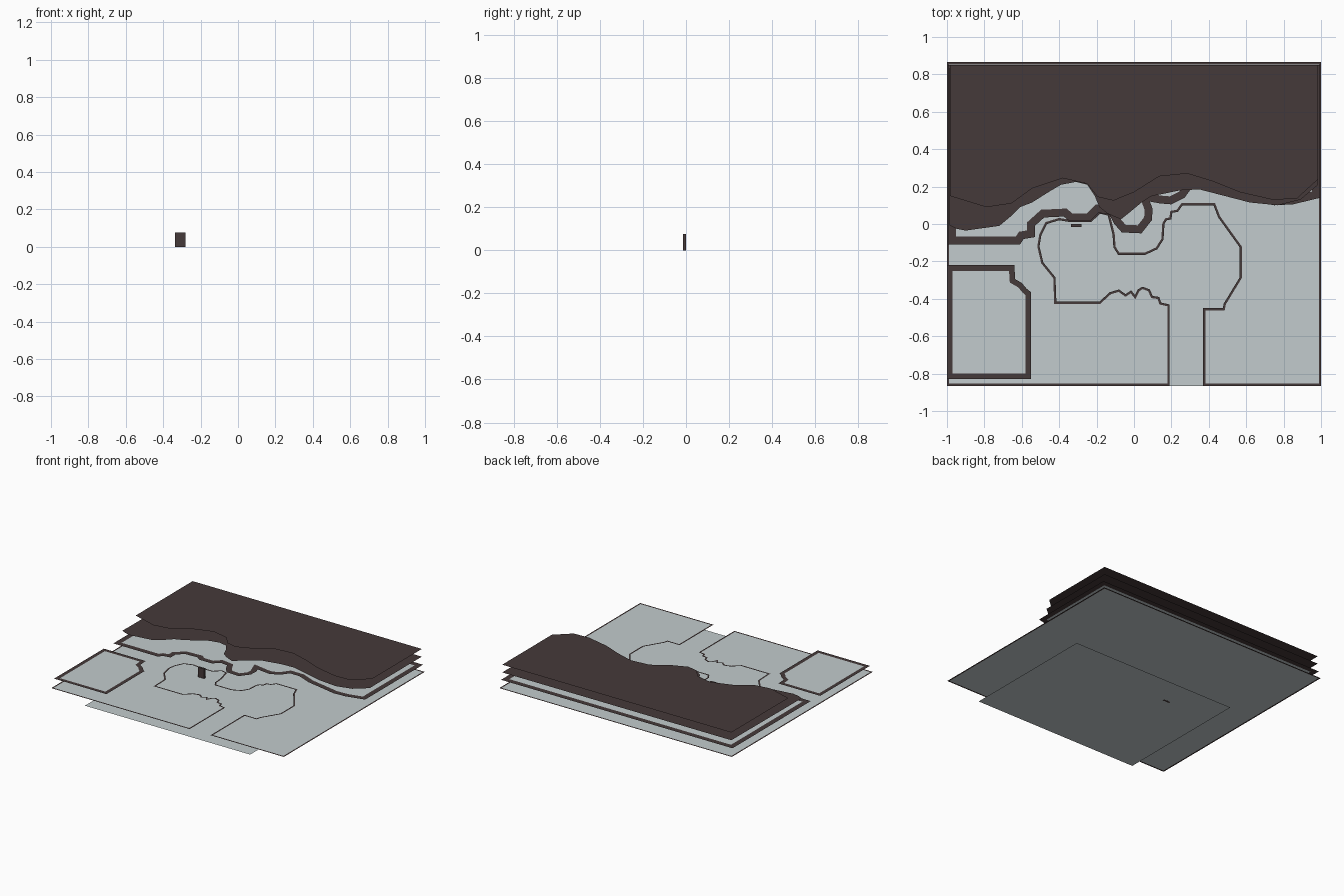
import bpy, bmesh

def material(name, rgb):
    m = bpy.data.materials.new(name)
    m.diffuse_color = (*rgb, 1)
    return m

LIGHT = material("pale_grey", (0.54, 0.60, 0.61))
DARK = material("dark_brown", (0.06, 0.041, 0.041))

def finish(name, bm, mats):
    me = bpy.data.meshes.new(name)
    bm.to_mesh(me)
    bm.free()
    for m in mats:
        me.materials.append(m)
    ob = bpy.data.objects.new(name, me)
    bpy.context.collection.objects.link(ob)
    return ob

def sheet(name, outline, z, mats, border=0):
    """Flat zero-thickness sheet, optionally with an inset coloured border."""
    bm = bmesh.new()
    f = bm.faces.new([bm.verts.new((x, y, z)) for x, y in outline])
    f.normal_update()
    if f.normal.z < 0:
        f.normal_flip()
    if border:
        r = bmesh.ops.inset_region(bm, faces=[f], thickness=border,
                                   use_boundary=True, use_even_offset=True)
        for b in r["faces"]:
            b.material_index = 1
    return finish(name, bm, mats)

W, D = 1.0, 0.865      # half width and half depth of the map
STEP = 0.06            # height between levels

# lowest floor, seen through the room and corridor opening
sheet("room_floor", [(-0.71, -D), (0.71, -D), (0.71, 0.215), (-0.71, 0.215)],
      0.0005, [LIGHT])

# ground level, with the room and corridor cut out from the front edge
room = [(0.19, -D), (0.19, -0.43), (0.145, -0.42), (0.135, -0.39),
        (0.1, -0.385), (0.085, -0.35), (0.045, -0.335), (0.02, -0.35),
        (0.005, -0.38), (-0.015, -0.355), (-0.045, -0.375), (-0.08, -0.35),
        (-0.13, -0.365), (-0.185, -0.415), (-0.415, -0.415), (-0.42, -0.285),
        (-0.485, -0.205), (-0.505, -0.12), (-0.495, -0.06), (-0.465, 0.0),
        (-0.40, 0.02), (-0.34, 0.01), (-0.23, 0.01), (-0.18, 0.055),
        (-0.14, 0.045), (-0.115, -0.055), (-0.11, -0.125), (-0.085, -0.165),
        (0.06, -0.165), (0.125, -0.135), (0.158, -0.083), (0.163, 0.0),
        (0.175, 0.02), (0.20, 0.025), (0.205, 0.06), (0.235, 0.065),
        (0.26, 0.1), (0.425, 0.1), (0.45, 0.035), (0.565, -0.125),
        (0.565, -0.285), (0.48, -0.425), (0.475, -0.45), (0.37, -0.45),
        (0.37, -D)]
sheet("ground_level", room + [(W, -D), (W, D), (-W, D), (-W, -D)],
      STEP, [LIGHT, DARK], 0.012)

# second level: square plateau at front left
plateau = [(-W, -0.83), (-0.55, -0.83), (-0.55, -0.365), (-0.575, -0.345),
           (-0.60, -0.315), (-0.635, -0.295), (-0.64, -0.22), (-W, -0.22)]
sheet("square_plateau", plateau, 2 * STEP, [LIGHT, DARK], 0.03)

# second level: long ledge below the cliffs
ledge = [(-0.995, -0.11), (-0.61, -0.11), (-0.59, -0.08), (-0.53, -0.07),
         (-0.53, -0.01), (-0.48, 0.035), (-0.375, 0.04), (-0.345, 0.015),
         (-0.235, 0.015), (-0.19, 0.06), (-0.13, 0.05), (-0.105, 0.0),
         (-0.065, -0.045), (0.04, -0.05), (0.095, 0.02), (0.1, 0.08),
         (0.085, 0.12), (0.14, 0.11), (0.2, 0.105), (0.27, 0.14),
         (0.31, 0.195), (0.39, 0.195), (0.5, 0.15), (0.75, 0.10),
         (0.85, 0.105), (0.995, 0.14), (0.995, 0.85), (-0.995, 0.85)]
sheet("ledge_level", ledge, 2 * STEP, [LIGHT, DARK], 0.042)

# third and fourth levels: solid dark cliffs
lower_cliff = [(-0.99, -0.005), (-0.95, -0.025), (-0.9, -0.035), (-0.72, -0.01),
               (-0.66, 0.04), (-0.61, 0.09), (-0.545, 0.115), (-0.45, 0.175),
               (-0.39, 0.21), (-0.31, 0.225), (-0.25, 0.21), (-0.21, 0.15),
               (-0.185, 0.09), (-0.14, 0.055), (-0.07, 0.025), (-0.02, 0.065),
               (0.04, 0.115), (0.095, 0.15), (0.15, 0.16), (0.245, 0.18),
               (0.35, 0.185), (0.485, 0.15), (0.62, 0.115), (0.77, 0.1),
               (0.89, 0.13), (0.985, 0.21)]
upper_cliff = [(-0.985, 0.15), (-0.79, 0.09), (-0.655, 0.11), (-0.545, 0.19),
               (-0.38, 0.245), (-0.25, 0.215), (-0.195, 0.145), (-0.11, 0.125),
               (0.0, 0.17), (0.135, 0.255), (0.285, 0.27), (0.43, 0.225),
               (0.565, 0.17), (0.74, 0.13), (0.87, 0.135), (0.985, 0.24)]
back = [(0.985, 0.85), (-0.985, 0.85)]
sheet("lower_cliff", lower_cliff + back, 3 * STEP, [DARK])
sheet("upper_cliff", upper_cliff + back, 4 * STEP, [DARK])

# small door standing against the room's back wall
bm = bmesh.new()
bmesh.ops.create_cube(bm, size=1)
for v in bm.verts:
    v.co = (v.co.x * 0.055 - 0.308, v.co.y * 0.016 - 0.007, v.co.z * 0.076 + 0.038)
finish("door", bm, [DARK])
